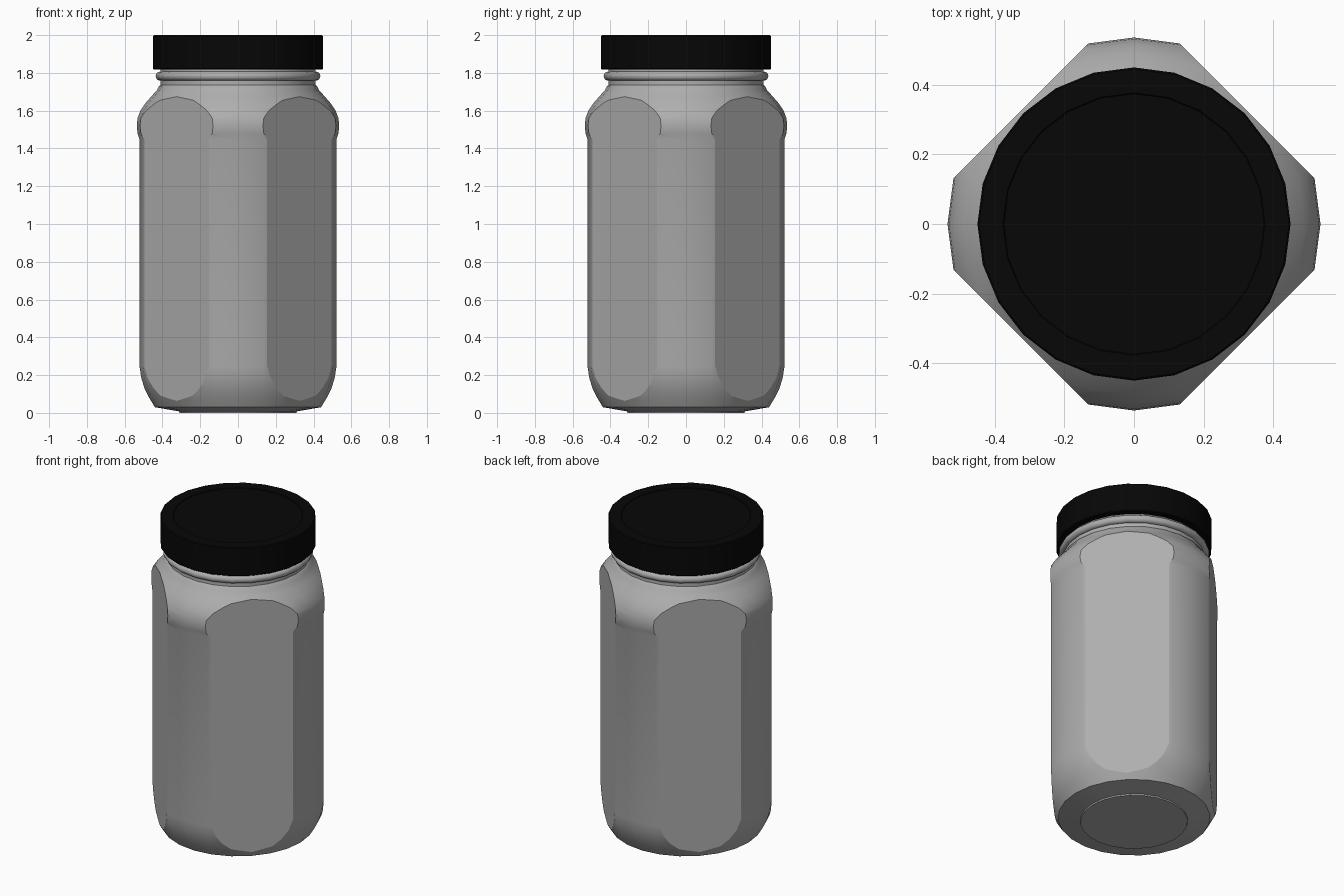
import bpy, bmesh, math
from mathutils import Vector

if "Cube" in bpy.data.objects:
    bpy.data.objects.remove(bpy.data.objects["Cube"], do_unlink=True)

SEGMENTS = 24


def material(name, colour):
    mat = bpy.data.materials.new(name)
    mat.use_nodes = True
    mat.diffuse_color = colour
    mat.node_tree.nodes["Principled BSDF"].inputs["Base Color"].default_value = colour
    return mat


def lathe(profile):
    """Spin a closed profile (radius, z) that starts and ends on the axis."""
    bm = bmesh.new()
    verts = [bm.verts.new((r, 0, z)) for r, z in profile]
    edges = [bm.edges.new(pair) for pair in zip(verts, verts[1:])]
    bmesh.ops.spin(bm, geom=verts + edges, cent=(0, 0, 0), axis=(0, 0, 1),
                   angle=math.tau, steps=SEGMENTS, use_duplicate=False)
    bmesh.ops.remove_doubles(bm, verts=bm.verts, dist=0.0005)
    bmesh.ops.recalc_face_normals(bm, faces=bm.faces)
    return bm


def finish(bm, name, mat, flats=()):
    """Smooth shading with sharp creases and crisp flat panels."""
    flats = set(flats)
    for f in bm.faces:
        f.smooth = f not in flats
    for e in bm.edges:
        on_flat = any(f in flats for f in e.link_faces)
        e.smooth = not (on_flat or e.calc_face_angle(0) > math.radians(30))
    mesh = bpy.data.meshes.new(name)
    bm.to_mesh(mesh)
    bm.free()
    mesh.materials.append(mat)
    obj = bpy.data.objects.new(name, mesh)
    bpy.context.collection.objects.link(obj)
    return obj


glass = material("grey glass", (0.425, 0.425, 0.425, 1))
black = material("black plastic", (0.002, 0.002, 0.002, 1))

# Jar body: stepped base, rounded foot, straight wall, bulge, shoulder and neck
body = lathe([
    (0, 0), (0.31, 0), (0.312, 0.008), (0.44, 0.03), (0.47, 0.08),
    (0.495, 0.13), (0.512, 0.185), (0.522, 0.25), (0.522, 1.45),
    (0.532, 1.48), (0.536, 1.52), (0.532, 1.56), (0.517, 1.60),
    (0.49, 1.64), (0.455, 1.68), (0.428, 1.71), (0.418, 1.73),
    (0.411, 1.735), (0.411, 1.86), (0, 1.86)])

# Four diagonal flats sliced off the body
flats = []
for i in range(4):
    a = math.radians(45 + 90 * i)
    normal = Vector((math.cos(a), math.sin(a), 0))
    cut = bmesh.ops.bisect_plane(
        body, geom=body.verts[:] + body.edges[:] + body.faces[:], dist=0.0001,
        plane_co=normal * 0.46, plane_no=normal, clear_outer=True)
    rim = [e for e in cut["geom_cut"] if isinstance(e, bmesh.types.BMEdge)]
    flats += bmesh.ops.holes_fill(body, edges=rim, sides=0)["faces"]
bmesh.ops.recalc_face_normals(body, faces=body.faces)
finish(body, "jar_body", glass, flats)

# Rounded bead around the neck
bead = [(0.412 + 0.024 * math.sin(t), 1.783 - 0.024 * math.cos(t))
        for t in (math.pi * k / 8 for k in range(9))]
finish(lathe([(0, 1.759)] + bead + [(0, 1.807)]), "neck_bead", glass)

# Screw lid with softened rims and a shallow recessed top
finish(lathe([
    (0, 1.818), (0.445, 1.818), (0.45, 1.823), (0.45, 1.995),
    (0.445, 2.0), (0.377, 2.0), (0.374, 1.996), (0, 1.996)]), "lid", black)
